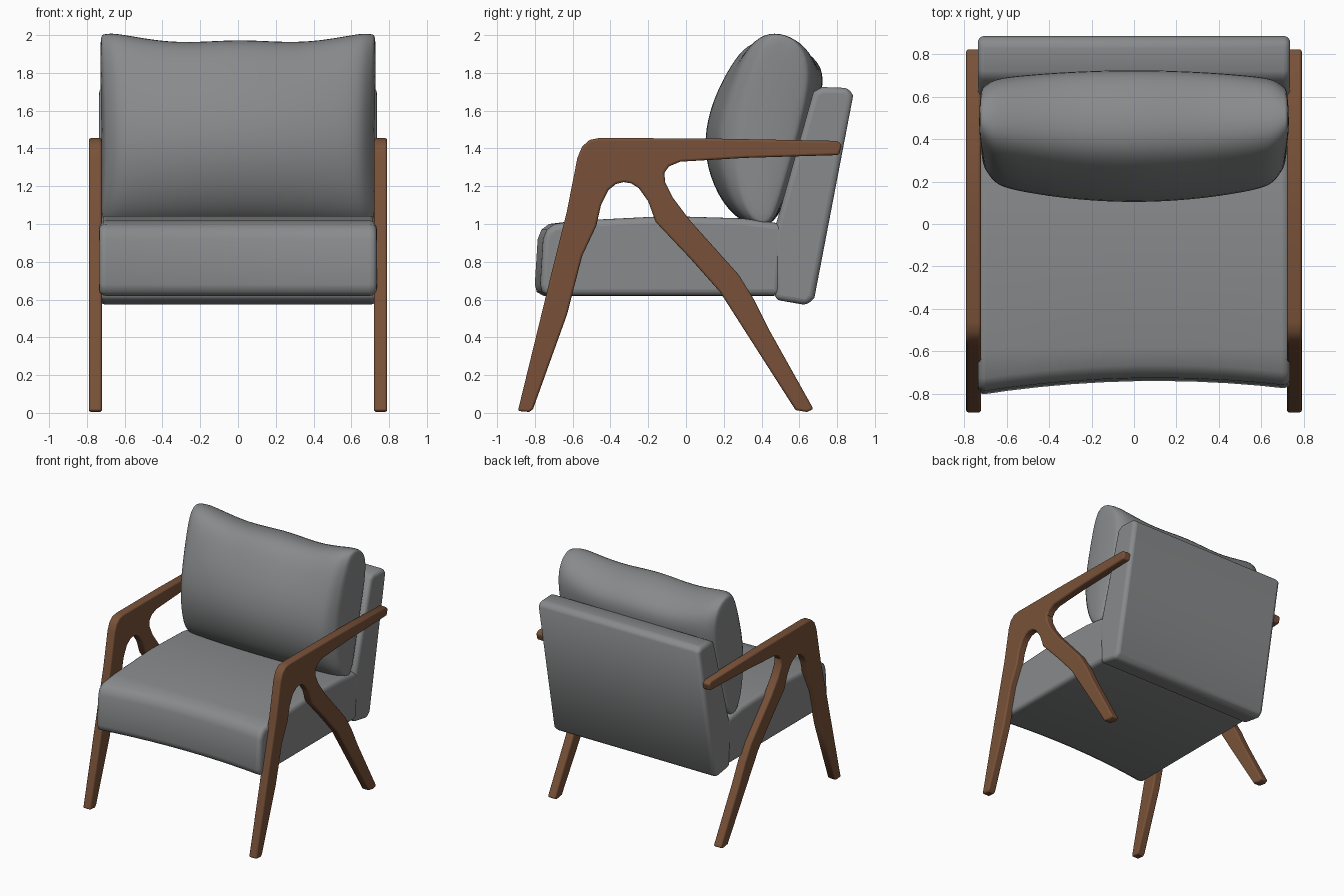
import bpy
import bmesh
import math

default = bpy.data.objects.get("Cube")
if default:
    bpy.data.objects.remove(default, do_unlink=True)


def material(name, rgb):
    mat = bpy.data.materials.new(name)
    mat.use_nodes = True
    mat.diffuse_color = (*rgb, 1)
    mat.node_tree.nodes["Principled BSDF"].inputs["Base Color"].default_value = (*rgb, 1)
    return mat


fabric = material("grey fabric", (0.25, 0.255, 0.26))
wood = material("brown wood", (0.19, 0.083, 0.04))


def loft(name, profile, stations, mat, shape=None):
    """Sweep a side profile (y, z) along x; shape(x, y, z) bends each point."""
    bm = bmesh.new()
    rings = []
    for x in stations:
        points = [shape(x, y, z) if shape else (x, y, z) for y, z in profile]
        rings.append([bm.verts.new(p) for p in points])
    n = len(profile)
    for a, b in zip(rings, rings[1:]):
        for i in range(n):
            bm.faces.new((a[i], a[(i + 1) % n], b[(i + 1) % n], b[i]))
    bm.faces.new(rings[0])
    bm.faces.new(rings[-1])
    bmesh.ops.recalc_face_normals(bm, faces=bm.faces)
    mesh = bpy.data.meshes.new(name)
    bm.to_mesh(mesh)
    bm.free()
    obj = bpy.data.objects.new(name, mesh)
    bpy.context.collection.objects.link(obj)
    mesh.materials.append(mat)
    return obj


def bevel(obj, width, segments, angle):
    mod = obj.modifiers.new("rounded edges", "BEVEL")
    mod.width = width
    mod.segments = segments
    mod.limit_method = "ANGLE"
    mod.angle_limit = math.radians(angle)


def smooth(obj, angle):
    bpy.ops.object.select_all(action="DESELECT")
    obj.select_set(True)
    bpy.context.view_layer.objects.active = obj
    bpy.ops.object.shade_smooth_by_angle(angle=math.radians(angle))


# Side frames: front leg, armrest and raked rear leg in one outline
frame_outline = [
    (-0.89, 0.01), (-0.79, 0.42), (-0.70, 0.79), (-0.63, 1.07), (-0.575, 1.35),
    (-0.55, 1.41), (-0.51, 1.445), (-0.46, 1.455), (0.1, 1.453), (0.80, 1.44),
    (0.825, 1.42), (0.81, 1.365), (0.31, 1.35), (-0.03, 1.33), (-0.09, 1.305),
    (-0.115, 1.27), (-0.11, 1.22), (-0.07, 1.14), (0.02, 1.02), (0.28, 0.73),
    (0.36, 0.60), (0.44, 0.44), (0.675, 0.02), (0.64, 0.005), (0.58, 0.015),
    (0.34, 0.39), (0.18, 0.64), (0.02, 0.82), (-0.16, 1.01), (-0.20, 1.12),
    (-0.25, 1.19), (-0.29, 1.215), (-0.33, 1.222), (-0.37, 1.212), (-0.41, 1.18),
    (-0.45, 1.10), (-0.475, 0.99), (-0.55, 0.83), (-0.63, 0.52), (-0.81, 0.02),
    (-0.83, 0.005),
]
for name, side in (("right_frame", -1), ("left_frame", 1)):
    frame = loft(name, frame_outline, (side * 0.72, side * 0.79), wood)
    bevel(frame, 0.012, 3, 60)
    smooth(frame, 40)

# Seat cushion, with a front edge that dips inward at the middle
seat_profile = [
    (-0.72, 0.62), (-0.755, 0.64), (-0.765, 0.68), (-0.75, 0.92), (-0.73, 0.97),
    (-0.69, 1.0), (-0.58, 1.018), (-0.1, 1.042), (0.3, 1.03), (0.52, 1.0),
    (0.50, 0.62),
]


def bow_front(x, y, z):
    if y < -0.6:
        y += 0.025 - 0.05 * (x / 0.73) ** 2 + 0.02 * x
    return x, y, z


widths = [-0.735 + 0.147 * i for i in range(11)]
seat = loft("seat", seat_profile, widths, fabric, bow_front)
bevel(seat, 0.035, 4, 60)
smooth(seat, 50)

# Backrest slab, reaching down behind the seat
back_profile = [(0.47, 0.60), (0.46, 0.94), (0.675, 1.70), (0.72, 1.725),
                (0.86, 1.72), (0.885, 1.68), (0.68, 0.61), (0.64, 0.57)]
back = loft("backrest", back_profile, (-0.735, 0, 0.735), fabric)
bevel(back, 0.03, 4, 50)
smooth(back, 50)

# Loose back pillow: plump in the middle, thinner and softly closed at the ends
pillow_profile = [
    (0.37, 0.97), (0.22, 1.06), (0.12, 1.25), (0.09, 1.45), (0.14, 1.66),
    (0.24, 1.86), (0.32, 1.96), (0.43, 1.995), (0.59, 1.96), (0.71, 1.87),
    (0.74, 1.74), (0.65, 1.45), (0.54, 1.15), (0.47, 1.0),
]


def plump(x, y, z):
    t = abs(x) / 0.735
    thickness = 1 - 0.25 * t ** 2 - 0.22 * max(0, t - 0.9) / 0.1
    height = 1 - 0.04 * max(0, t - 0.92) / 0.08
    spine = 0.43 + 0.13 * (z - 1)
    y = spine + (y - spine) * thickness
    z = 1.48 + (z - 1.48) * height
    if z > 1.8:
        z += 0.045 * t ** 2 - 0.02 + 0.01 * math.sin(9 * x + 1.5)
    # pinched sides and gathered folds near the ends
    pinch = 0.03 * t ** 4 * math.cos((z - 1.45) * 2.9)
    return x * (1 - pinch), y, z


slices = (0.12, 0.25, 0.38, 0.5, 0.6, 0.67, 0.715, 0.735)
stations = [-x for x in reversed(slices)] + [0] + list(slices)
pillow = loft("back_pillow", pillow_profile, stations, fabric, plump)
sub = pillow.modifiers.new("soft surface", "SUBSURF")
sub.levels = sub.render_levels = 2
smooth(pillow, 80)
